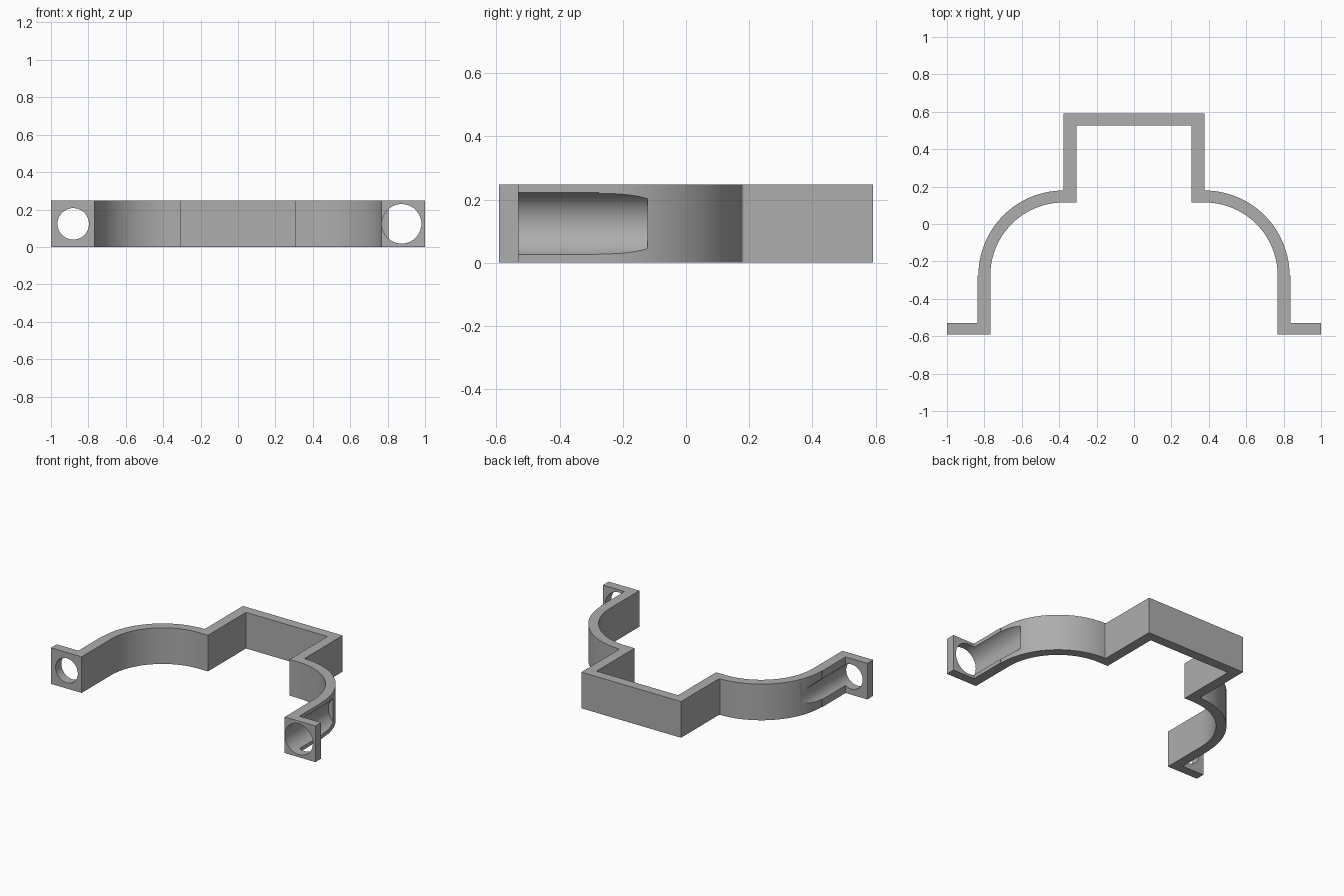
import bpy, bmesh
from math import sin, cos, pi, radians

cube = bpy.data.objects.get("Cube")
if cube:
    bpy.data.objects.remove(cube, do_unlink=True)

HEIGHT = 0.247
FRONT, BACK = -0.592, 0.592
ARC_X, ARC_Y = 0.377, -0.276

grey = bpy.data.materials.new("plain grey")
grey.use_nodes = True
colour = (0.42, 0.42, 0.42, 1)
grey.diffuse_color = colour
grey.node_tree.nodes["Principled BSDF"].inputs["Base Color"].default_value = colour


def arc(radius, start, end, steps=40):
    angles = [start + (end - start) * i / steps for i in range(steps + 1)]
    return [(ARC_X + radius * cos(a), ARC_Y + radius * sin(a)) for a in angles]


# Half outline on the +x side: outer edge from the back, then inner edge back again
outer = [(0.377, BACK), (0.377, 0.184), (0.380, 0.184)]
outer += arc(0.455, pi / 2 - 0.01, 0)
outer += [(0.836, ARC_Y), (0.836, -0.53), (1, -0.53), (1, FRONT)]
inner = [(0.768, FRONT)] + arc(0.391, 0, pi / 2) + [(0.308, 0.115), (0.308, 0.526)]
half = outer + inner
outline = half + [(-x, y) for x, y in reversed(half)]

# Bracket strap: one closed outline pulled up to full height
bm = bmesh.new()
base = bm.faces.new([bm.verts.new((x, y, 0)) for x, y in outline])
pulled = bmesh.ops.extrude_face_region(bm, geom=[base])["geom"]
top_verts = [v for v in pulled if isinstance(v, bmesh.types.BMVert)]
bmesh.ops.translate(bm, verts=top_verts, vec=(0, 0, HEIGHT))
bmesh.ops.recalc_face_normals(bm, faces=bm.faces)
mesh = bpy.data.meshes.new("bracket_strap")
bm.to_mesh(mesh)
bm.free()
mesh.materials.append(grey)
strap = bpy.data.objects.new("bracket_strap", mesh)
bpy.context.collection.objects.link(strap)


def drill(x, radius, end):
    """Bore a hole through the flange and along the arm up to y = end."""
    start = FRONT - 0.1
    bpy.ops.mesh.primitive_cylinder_add(
        vertices=64, radius=radius, depth=end - start,
        location=(x, (start + end) / 2, HEIGHT / 2), rotation=(pi / 2, 0, 0))
    cutter = bpy.context.object
    cutter.name = "screw_hole_cutter"
    cutter.hide_render = True
    cutter.data.materials.append(grey)
    cut = strap.modifiers.new("screw_hole", "BOOLEAN")
    cut.operation = "DIFFERENCE"
    cut.solver = "EXACT"
    cut.object = cutter
    bpy.context.view_layer.objects.active = strap
    bpy.ops.object.modifier_apply(modifier=cut.name)
    bpy.data.objects.remove(cutter, do_unlink=True)


# Screw holes: wide on the left arm, narrow on the right arm
drill(0.875, 0.1055, -0.122)
drill(-0.881, 0.084, 0.0)

bpy.ops.object.select_all(action="DESELECT")
strap.select_set(True)
bpy.context.view_layer.objects.active = strap
bpy.ops.object.shade_smooth_by_angle(angle=radians(30))
